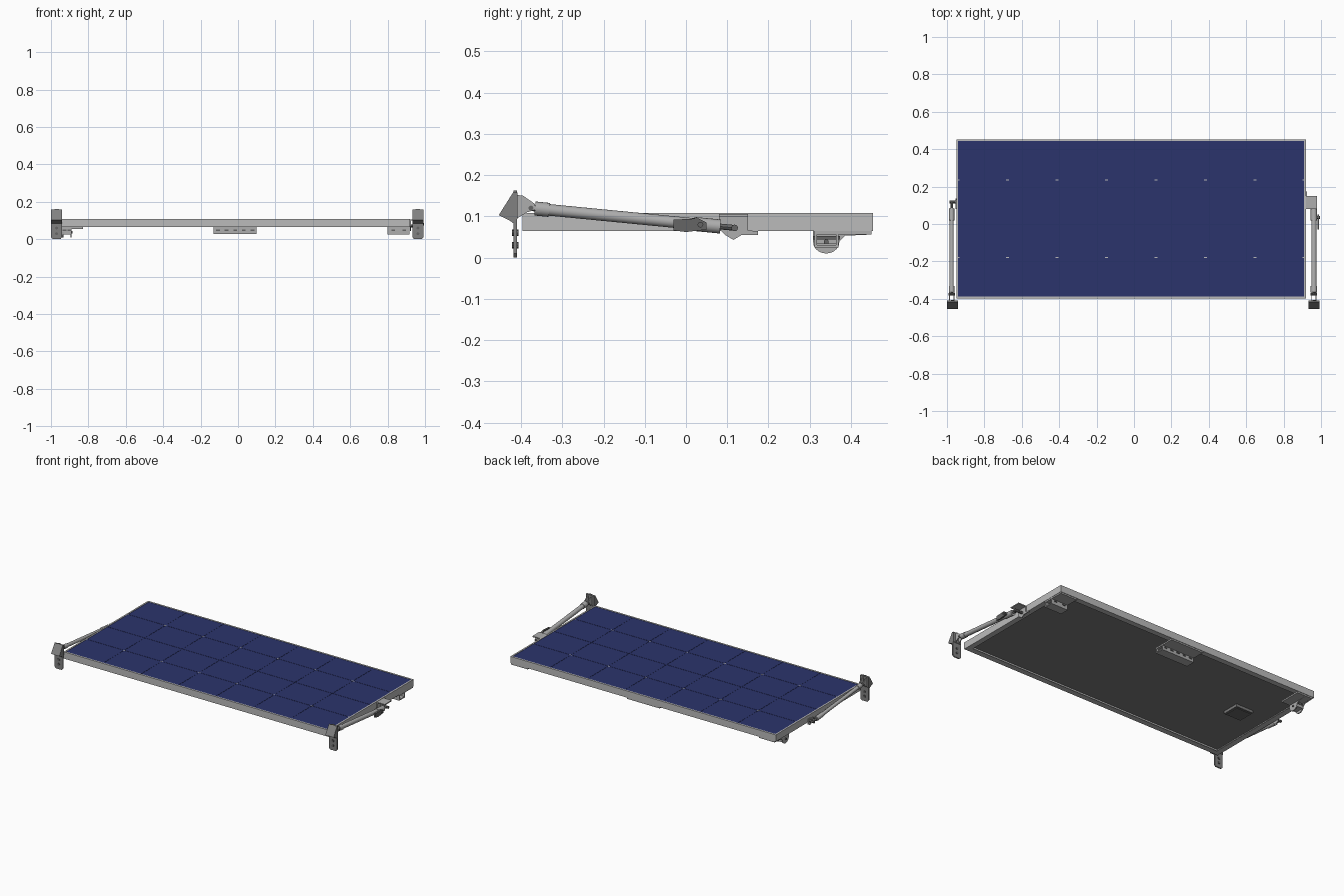
import bpy, bmesh, math
from mathutils import Vector

if "Cube" in bpy.data.objects:
    bpy.data.objects.remove(bpy.data.objects["Cube"])


def material(name, grey):
    m = bpy.data.materials.new(name)
    m.diffuse_color = (*grey, 1) if isinstance(grey, tuple) else (grey, grey, grey, 1)
    m.use_nodes = True
    m.node_tree.nodes["Principled BSDF"].inputs["Base Color"].default_value = m.diffuse_color
    return m


BLUE = material("cell blue", (0.024, 0.034, 0.15))
FRAME = material("aluminium grey", 0.50)
STEEL = material("steel grey", 0.42)
DARK = material("dark grey", 0.13)
BACK = material("backsheet grey", 0.20)
CLAMP = material("clamp grey", 0.22)


def finish(name, bm, mat):
    bmesh.ops.recalc_face_normals(bm, faces=bm.faces)
    me = bpy.data.meshes.new(name)
    bm.to_mesh(me)
    bm.free()
    me.materials.append(mat)
    ob = bpy.data.objects.new(name, me)
    bpy.context.collection.objects.link(ob)
    return ob


def add_box(bm, x0, x1, y0, y1, z0, z1):
    vs = bmesh.ops.create_cube(bm, size=1)["verts"]
    for v in vs:
        v.co = Vector(((x0, x1)[v.co.x > 0], (y0, y1)[v.co.y > 0], (z0, z1)[v.co.z > 0]))


def boxes(name, mat, *dims):
    bm = bmesh.new()
    for d in dims:
        add_box(bm, *d)
    return finish(name, bm, mat)


def extrude_yz(name, mat, pts, x0, x1):
    """Side profile in y, z given thickness along x."""
    bm = bmesh.new()
    f = bm.faces.new([bm.verts.new((x0, y, z)) for y, z in pts])
    ext = bmesh.ops.extrude_face_region(bm, geom=[f])["geom"]
    bmesh.ops.translate(bm, vec=(x1 - x0, 0, 0),
                        verts=[g for g in ext if isinstance(g, bmesh.types.BMVert)])
    return finish(name, bm, mat)


def extrude_xz(name, mat, pts, y0, y1):
    """Front profile in x, z given thickness along y."""
    bm = bmesh.new()
    f = bm.faces.new([bm.verts.new((x, y0, z)) for x, z in pts])
    ext = bmesh.ops.extrude_face_region(bm, geom=[f])["geom"]
    bmesh.ops.translate(bm, vec=(0, y1 - y0, 0),
                        verts=[g for g in ext if isinstance(g, bmesh.types.BMVert)])
    return finish(name, bm, mat)


def rod(name, mat, a, b, r, sides=16):
    a, b = Vector(a), Vector(b)
    bm = bmesh.new()
    bmesh.ops.create_cone(bm, cap_ends=True, segments=sides, radius1=r, radius2=r,
                          depth=(b - a).length)
    rot = (b - a).to_track_quat('Z', 'Y')
    for v in bm.verts:
        v.co = rot @ v.co + (a + b) / 2
    ob = finish(name, bm, mat)
    bpy.context.view_layer.objects.active = ob
    ob.select_set(True)
    bpy.ops.object.shade_smooth_by_angle()
    ob.select_set(False)
    return ob


# Panel frame: four walls with an inward lip along the bottom
X0, X1, Y0, Y1, Z0, Z1 = -0.95, 0.92, -0.397, 0.453, 0.065, 0.108
for name, w, top in (("frame_wall", 0.01, Z1), ("frame_lip", 0.035, Z0 + 0.004)):
    boxes(name, FRAME,
          (X0, X1, Y0, Y0 + w, Z0, top), (X0, X1, Y1 - w, Y1, Z0, top),
          (X0, X0 + w, Y0 + w, Y1 - w, Z0, top), (X1 - w, X1, Y0 + w, Y1 - w, Z0, top))

# Glass laminate and backsheet
cx0, cx1, cy0, cy1 = X0 + 0.01, X1 - 0.01, Y0 + 0.01, Y1 - 0.01
boxes("glass", BLUE, (cx0, cx1, cy0, cy1, 0.098, 0.106))
boxes("backsheet", BACK, (cx0, cx1, cy0, cy1, 0.095, 0.098))

# Seven by four solar cells with hairline gaps
COLS, ROWS, GAP = 7, 4, 0.001
dx, dy = (cx1 - cx0) / COLS, (cy1 - cy0) / ROWS
boxes("solar_cells", BLUE, *[
    (cx0 + i * dx + GAP, cx0 + (i + 1) * dx - GAP,
     cy0 + j * dy + GAP, cy0 + (j + 1) * dy - GAP, 0.106, 0.107)
    for i in range(COLS) for j in range(ROWS)])

# Small pale gaps at the cell corners
boxes("cell_corner_marks", FRAME, *[
    (max(cx0, cx0 + i * dx - 0.008), min(cx1, cx0 + i * dx + 0.008), y - 0.003, y + 0.003,
     0.106, 0.1073)
    for i in range(COLS + 1) for y in (cy0 + dy, cy0 + 3 * dy)])

# Junction box under the panel
boxes("junction_box", BACK, (-0.81, -0.69, -0.03, 0.08, 0.078, 0.095))
boxes("junction_box_lid", DARK, (-0.80, -0.70, -0.02, 0.07, 0.075, 0.078))


# Hinge brackets below the back edge
def bracket(name, x0, x1, bottom):
    boxes(name, STEEL,
          (x0, x1, 0.31, 0.45, 0.056, 0.065),
          (x0, x1, 0.312, 0.318, bottom, 0.057),
          (x0, x1, 0.364, 0.370, bottom, 0.057),
          (x0, x1, 0.318, 0.364, bottom, bottom + 0.006))
    n = max(2, round((x1 - x0) / 0.05))
    boxes(name + "_ribs", DARK, *[
        (x0 + (i + 0.5) * (x1 - x0) / n - 0.01, x0 + (i + 0.5) * (x1 - x0) / n + 0.01,
         0.308, 0.374, 0.044, 0.052) for i in range(n)])


bracket("middle_bracket", -0.13, 0.10, 0.028)
bracket("right_bracket", 0.80, 0.918, 0.025)
bracket("left_bracket", -0.94, -0.89, 0.026)
boxes("left_bracket_flange", STEEL, (-0.94, -0.83, 0.31, 0.45, 0.056, 0.065))
hook = [(0.45, 0.065), (0.45, 0.056), (0.385, 0.053), (0.372, 0.04)]
hook += [(0.340 + 0.032 * math.cos(t), 0.038 - 0.028 * math.sin(t))
         for t in [math.pi * k / 10 for k in range(1, 10)]]
hook += [(0.308, 0.04), (0.308, 0.065)]
for x in (-0.94, -0.896):
    extrude_yz("left_hook_plate", STEEL, hook, x, x + 0.006)
rod("left_hook_pin", DARK, (-0.945, 0.34, 0.038), (-0.885, 0.34, 0.038), 0.006)

# Clamps and support struts on both sides
for side, c, strut_x in (("left", -0.97, -0.975), ("right", 0.962, 0.962)):
    # Clamp: back plate with rounded top, pointed wedge in front
    plate = [(c - 0.029, 0.01), (c - 0.02, 0.0), (c + 0.02, 0.0), (c + 0.029, 0.01)]
    plate += [(c + 0.029 * math.cos(t), 0.135 + 0.028 * math.sin(t))
              for t in [math.pi * k / 8 for k in range(9)]]
    extrude_xz(side + "_clamp_plate", CLAMP, plate, -0.418, -0.41)
    extrude_yz(side + "_clamp_wedge", CLAMP,
               [(-0.454, 0.103), (-0.418, 0.160), (-0.408, 0.158), (-0.408, 0.095),
                (-0.418, 0.083), (-0.428, 0.090)], c - 0.029, c + 0.029)
    for z in (0.03, 0.06):
        rod(side + "_clamp_bolt", DARK, (c, -0.422, z), (c, -0.406, z), 0.008, 8)

    # Pivot ears behind the clamp
    for x in (strut_x - 0.014, strut_x + 0.009):
        extrude_yz(side + "_pivot_ear", STEEL,
                   [(-0.41, 0.152), (-0.395, 0.150), (-0.366, 0.130), (-0.366, 0.116),
                    (-0.385, 0.110), (-0.41, 0.095)], x, x + 0.005)
    rod(side + "_upper_pin", DARK, (strut_x - 0.017, -0.376, 0.12),
        (strut_x + 0.017, -0.376, 0.12), 0.006, 12)

    # Telescopic strut sloping down to the frame
    top, end = Vector((strut_x, -0.376, 0.12)), Vector((strut_x, 0.118, 0.072))
    at = lambda t: top.lerp(end, t)
    r = 0.014 if side == "right" else 0.011
    rod(side + "_strut_tube", STEEL, at(0.07), at(0.86), r)
    rod(side + "_strut_collar", STEEL, at(0.02), at(0.09), r + 0.003)
    rod(side + "_strut_lower_collar", STEEL, at(0.80), at(0.93), r + 0.003)
    rod(side + "_strut_rod", DARK, top, end, 0.007, 12)

    # Lower pivot bracket and release lever
    inner = X1 if side == "right" else X0
    outer = strut_x + (0.016 if side == "right" else -0.012)
    wall = 0.005 if side == "right" else -0.005
    extrude_yz(side + "_lower_bracket", STEEL,
               [(0.08, 0.07), (0.095, 0.055), (0.115, 0.043), (0.135, 0.055), (0.175, 0.055),
                (0.175, 0.064), (0.15, 0.066), (0.15, 0.106), (0.08, 0.106)]
               if side == "right" else
               [(0.08, 0.08), (0.095, 0.055), (0.115, 0.043), (0.135, 0.055), (0.13, 0.088)],
               inner, inner + wall)
    if side == "right":
        boxes("right_bracket_cap", STEEL, (inner, outer, 0.08, 0.15, 0.1, 0.106))
        extrude_yz("right_lever", DARK,
                   [(-0.03, 0.066), (0.0, 0.062), (0.05, 0.068), (0.05, 0.085), (0.03, 0.095),
                    (-0.03, 0.092)], 0.98, 0.99)
        rod("right_lever_pin", DARK, (strut_x, 0.035, 0.08), (0.995, 0.035, 0.08), 0.007, 12)
    rod(side + "_lower_pin", DARK, (inner, 0.118, 0.072), (outer, 0.118, 0.072), 0.008, 12)
